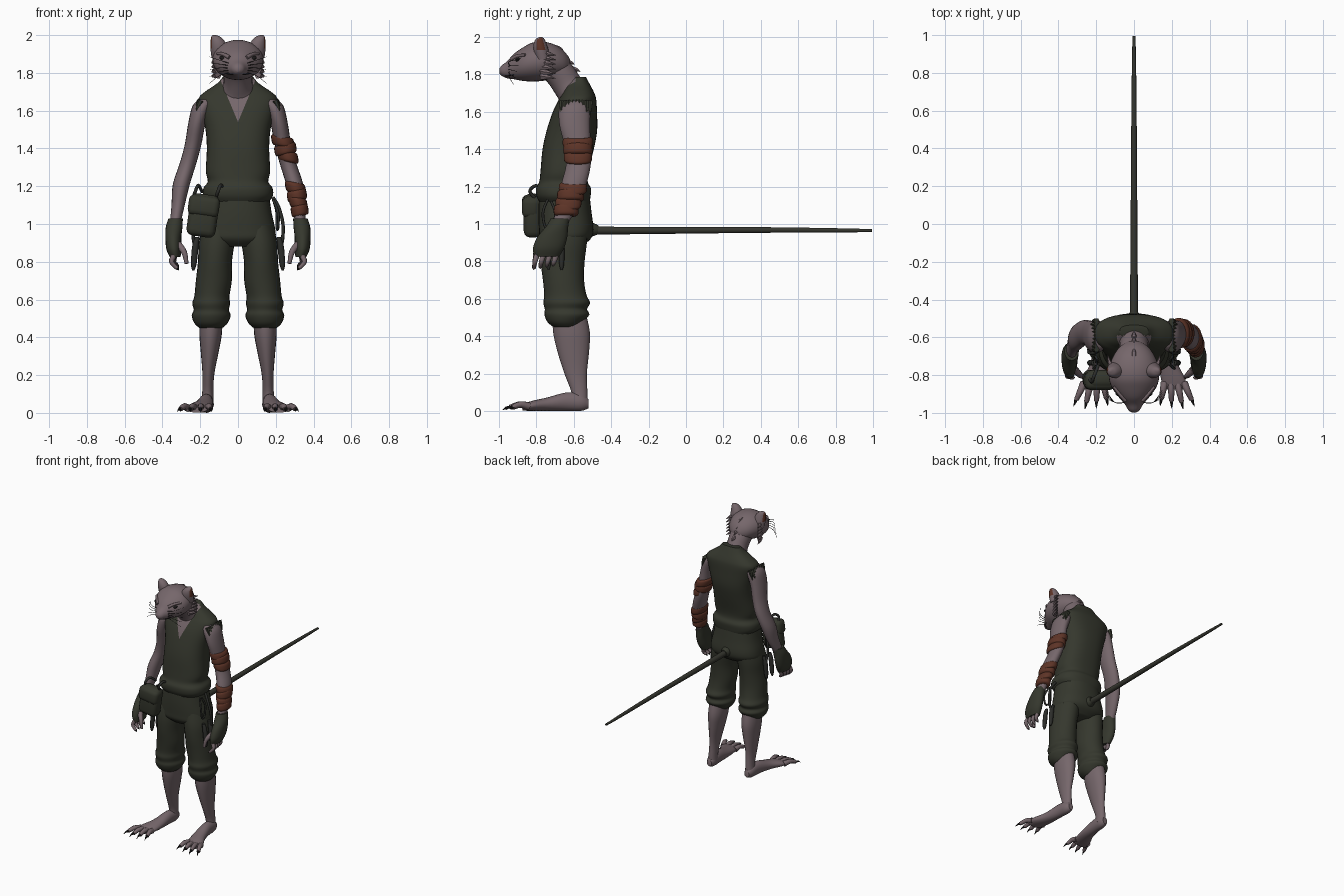
import bpy, bmesh, math, random
from mathutils import Vector, Matrix

random.seed(4)
old = bpy.data.objects.get("Cube")
if old:
    bpy.data.objects.remove(old, do_unlink=True)


def material(name, red, green, blue):
    mat = bpy.data.materials.new(name)
    mat.use_nodes = True
    mat.diffuse_color = (red, green, blue, 1)
    mat.node_tree.nodes["Principled BSDF"].inputs["Base Color"].default_value = (red, green, blue, 1)
    return mat


FUR = material("mauve fur", .18, .135, .147)
CLOTH = material("dark olive cloth", .036, .039, .027)
LEATHER = material("red brown leather", .11, .034, .02)
DARK = material("near black", .012, .011, .011)
TAIL = material("dark tail skin", .036, .037, .028)
STRAP = material("dark grey strap", .025, .026, .023)
X, Y, Z = Vector((1, 0, 0)), Vector((0, 1, 0)), Vector((0, 0, 1))


def finish(name, bm, mats):
    bmesh.ops.recalc_face_normals(bm, faces=bm.faces)
    mesh = bpy.data.meshes.new(name)
    bm.to_mesh(mesh)
    bm.free()
    for mat in mats:
        mesh.materials.append(mat)
    obj = bpy.data.objects.new(name, mesh)
    bpy.context.scene.collection.objects.link(obj)
    bpy.ops.object.select_all(action="DESELECT")
    obj.select_set(True)
    bpy.context.view_layer.objects.active = obj
    bpy.ops.object.shade_smooth_by_angle(angle=math.radians(50))
    return obj


def spline(rings, steps):
    """Pass a smooth curve through every ring value."""
    pts = [rings[0]] + list(rings) + [rings[-1]]
    out = []
    for p, q, r, s in zip(pts, pts[1:], pts[2:], pts[3:]):
        for k in range(steps):
            t = k / steps
            out.append([b + t * ((c - a) + t * (2 * a - 5 * b + 4 * c - d
                        + t * (3 * (b - c) + d - a))) / 2 for a, b, c, d in zip(p, q, r, s)])
    return out + [list(rings[-1])]


def loft(name, mats, rings, side=1, sides=20, steps=4, axis=None, square=1, paint=None):
    """Skin elliptical rings given as x, y, z, half width, half depth."""
    rows = spline(rings, steps)
    mids = [Vector((row[0] * side, row[1], row[2])) for row in rows]
    bm = bmesh.new()
    loops = []
    for i, row in enumerate(rows):
        along = axis or (mids[min(i + 1, len(mids) - 1)] - mids[max(i - 1, 0)]).normalized()
        across = (X - along * along.x).normalized()
        deep = along.cross(across)
        loop = []
        for k in range(sides):
            c, s = math.cos(math.tau * k / sides), math.sin(math.tau * k / sides)
            c, s = (math.copysign(abs(v) ** square, v) for v in (c, s))
            loop.append(bm.verts.new(mids[i] + across * c * max(row[3], .001) + deep * s * max(row[4], .001)))
        loops.append(loop)
    for low, high in zip(loops, loops[1:]):
        for k in range(sides):
            j = (k + 1) % sides
            bm.faces.new((low[k], low[j], high[j], high[k]))
    bm.faces.new(loops[0])
    bm.faces.new(loops[-1])
    bmesh.ops.recalc_face_normals(bm, faces=bm.faces)
    if paint:
        paint(bm)
    return finish(name, bm, mats)


def tube(name, mat, points, start, end=None, side=1, sides=8):
    end = start if end is None else end
    last = len(points) - 1
    rings = [(*p, start + (end - start) * i / last, start + (end - start) * i / last)
             for i, p in enumerate(points)]
    return loft(name, [mat], rings, side, sides, 4)


def blob(name, mat, place, size, turn=0, axis="Y"):
    bm = bmesh.new()
    bmesh.ops.create_uvsphere(bm, u_segments=16, v_segments=10, radius=1)
    bm.transform(Matrix.Translation(place) @ Matrix.Rotation(turn, 4, axis) @ Matrix.Diagonal((*size, 1)))
    return finish(name, bm, [mat])


def block(name, mat, place, size, turn, round_by):
    bm = bmesh.new()
    bmesh.ops.create_cube(bm, size=1)
    bm.transform(Matrix.Diagonal((*size, 1)))
    bmesh.ops.bevel(bm, geom=bm.edges[:], offset=round_by, segments=3, profile=.5, affect="EDGES")
    bm.transform(Matrix.Translation(place) @ Matrix.Rotation(turn, 4, "Y"))
    return finish(name, bm, [mat])


# Vest with a V neck cut into its front
def neckline(bm):
    slope, base = .42, 1.54
    for way in (1, -1):
        front = [f for f in bm.faces if f.calc_center_median().y < -.59 and f.calc_center_median().z > 1.5]
        geom = set(front) | {e for f in front for e in f.edges} | {v for f in front for v in f.verts}
        bmesh.ops.bisect_plane(bm, geom=list(geom), plane_co=(0, 0, base), plane_no=(way, 0, -slope))
    for f in bm.faces:
        c = f.calc_center_median()
        if c.y < -.59 and abs(c.x) < slope * (c.z - base):
            f.material_index = 1


loft("vest", [CLOTH, FUR], [
    (0, -.65, 1.12, .165, .135), (0, -.655, 1.15, .185, .145), (0, -.655, 1.19, .183, .147),
    (0, -.655, 1.225, .16, .13), (0, -.65, 1.28, .17, .128), (0, -.63, 1.4, .165, .137),
    (0, -.61, 1.5, .172, .135), (0, -.594, 1.6, .195, .118), (0, -.58, 1.665, .207, .1),
    (0, -.575, 1.7, .175, .085), (0, -.575, 1.745, .11, .062), (0, -.565, 1.785, .075, .03)],
    sides=40, axis=Z, square=.8, paint=neckline)

# Trousers: hips, then two legs with baggy gathered cuffs
loft("trouser_hips", [CLOTH], [
    (0, -.65, 1.15, .165, .135), (0, -.647, 1.06, .178, .142), (0, -.64, .97, .197, .146),
    (0, -.645, .92, .19, .135), (0, -.65, .88, .1, .09)], sides=32, axis=Z, square=.85)

for side, word in ((1, "left_"), (-1, "right_")):
    loft(word + "trouser_leg", [CLOTH], [
        (.1, -.645, 1, .085, .12), (.113, -.655, .9, .094, .125), (.122, -.66, .8, .09, .118),
        (.128, -.655, .7, .095, .11), (.138, -.645, .62, .093, .113), (.142, -.638, .58, .1, .125),
        (.141, -.642, .545, .093, .113), (.142, -.637, .515, .103, .12), (.143, -.645, .475, .088, .095),
        (.144, -.64, .45, .062, .07)], side, 24, axis=Z)
    # Shin and ankle
    loft(word + "shin", [FUR], [
        (.143, -.625, .52, .06, .09), (.145, -.612, .42, .06, .098), (.15, -.603, .32, .047, .085),
        (.157, -.59, .2, .031, .06), (.16, -.57, .1, .03, .043), (.163, -.572, .04, .035, .047)],
        side, axis=Z)
    # Long foot, spread toes and claws
    loft(word + "foot", [FUR], [
        (.163, -.522, .04, .02, .025), (.165, -.56, .047, .036, .046), (.17, -.64, .05, .04, .049),
        (.183, -.74, .037, .05, .036), (.207, -.82, .028, .064, .027), (.22, -.875, .02, .06, .018)],
        side, axis=Y)
    for i in range(4):
        spread = i - 1.5
        tip = Vector((.225 + spread * .053, -.945 + .012 * abs(spread - .2), .02))
        root = Vector((.213 + spread * .034, -.84, .025))
        tube(f"{word}toe_{i}", FUR, [root, root.lerp(tip, .5) + Z * .012, tip], .021, .013, side)
        claw_tip = tip + (tip - root).normalized() * .04 - Z * .012
        tube(f"{word}toe_claw_{i}", DARK, [tip - Y * -.008, tip.lerp(claw_tip, .5) + Z * .006, claw_tip],
             .011, .001, side, 6)
    # Bare arm
    loft(word + "arm", [FUR], [
        (.165, -.59, 1.66, .045, .06), (.19, -.595, 1.62, .053, .083), (.218, -.595, 1.53, .046, .082),
        (.238, -.58, 1.42, .044, .07), (.265, -.575, 1.32, .044, .066), (.3, -.6, 1.21, .045, .067),
        (.317, -.63, 1.1, .035, .055), (.333, -.675, 1.0, .028, .042)], side, axis=Z)
    # Ragged armhole points
    for k in range(9):
        y = -.665 + .019 * k
        tube(f"{word}sleeve_tatter_{k}", CLOTH,
             [(.198, y, 1.655), (.232 - 3 * (y + .59) ** 2, y, 1.61),
              (.243 - 4 * (y + .59) ** 2, y, 1.575 + random.uniform(-.015, .015))], .016, .002, side, 6)
    # Fingerless glove
    loft(word + "glove", [CLOTH], [
        (.33, -.672, 1.03, .038, .05), (.338, -.69, .985, .044, .06), (.342, -.715, .93, .042, .08),
        (.34, -.735, .87, .04, .083), (.333, -.745, .825, .029, .066)], side, axis=Z)
    for i in range(4):
        y = -.795 + .034 * i
        knuckle = Vector((.335, y, .84))
        bend = Vector((.352 - .004 * i, y - .012, .8))
        tip = Vector((.322, y - .018, .765 + .006 * i))
        tube(f"{word}finger_{i}", FUR, [knuckle, bend, tip], .016, .01, side)
        tube(f"{word}finger_claw_{i}", DARK, [tip, tip - X * .01 - Z * .01], .009, .001, side, 6)
    tube(word + "thumb", FUR, [(.315, -.77, .89), (.285, -.8, .85), (.272, -.81, .79)], .021, .01, side)

    # Ears with a brown outward face
    def ear_paint(bm):
        for f in bm.faces:
            if f.normal.x * side > .72 and f.calc_center_median().z > 1.93:
                f.material_index = 1
    loft(word + "ear", [FUR, LEATHER], [
        (.095, -.765, 1.88, .045, .04), (.1, -.775, 1.93, .046, .04), (.107, -.78, 1.965, .038, .034),
        (.117, -.78, 1.99, .025, .022), (.125, -.775, 2, .008, .006)], side, axis=Z, paint=ear_paint)
    # Face details
    blob(word + "eye", DARK, (.077 * side, -.898, 1.876), (.023, .014, .011), -.35 * side)
    tube(word + "brow", FUR, [(.045, -.935, 1.88), (.075, -.902, 1.898), (.108, -.86, 1.903)],
         .011, .008, side)
    blob(word + "nostril", DARK, (.015 * side, -.987, 1.822), (.007, .006, .006))
    tube(word + "mouth", DARK, [(.0, -.977, 1.793), (.035, -.957, 1.792), (.065, -.92, 1.797)],
         .004, .002, side, 6)
    for i in range(5):
        h = 1.8 + .013 * i
        tube(f"{word}whisker_{i}", DARK, [(.05, -.945, h), (.1, -.945, h + .008 * (i - 2)),
                                          (.15, -.92 + .01 * i, h + .022 * (i - 2.5))], .0022, .001, side, 4)
    # Cheek tufts
    for i in range(6):
        h = 1.79 + .025 * i
        tube(f"{word}cheek_tuft_{i}", FUR, [(.105, -.77, h), (.128, -.735, h - .005),
                                            (.138, -.695, h - .012)], .022, .001, side, 6)

# Head and neck
loft("head", [FUR], [
    (0, -.998, 1.818, .012, .012), (0, -.985, 1.82, .03, .028), (0, -.955, 1.825, .048, .046),
    (0, -.92, 1.842, .078, .068), (0, -.87, 1.855, .115, .09), (0, -.82, 1.866, .132, .104),
    (0, -.76, 1.87, .132, .104), (0, -.7, 1.87, .11, .088), (0, -.65, 1.86, .075, .062),
    (0, -.62, 1.85, .03, .03)], sides=32, axis=Y)
loft("neck", [FUR], [
    (0, -.74, 1.87, .085, .08), (0, -.68, 1.81, .08, .08), (0, -.635, 1.745, .077, .08),
    (0, -.6, 1.68, .1, .08), (0, -.6, 1.6, .11, .07)], sides=24)
for i in range(4):
    y, h = -.69 + .03 * i, 1.94 - .038 * i
    tube(f"nape_tuft_{i}", FUR, [(0, y - .03, h), (0, y + .01, h), (0, y + .035, h - .012)], .025, .001, sides=6)

# Straight tail
tube("tail", TAIL, [(0, -.56, .965), (0, -.2, .965), (0, .4, .968), (0, .8, .966), (0, .995, .965)],
     .023, .008, sides=14)
tube("tail_sleeve", CLOTH, [(0, -.55, .97), (0, -.5, .97), (0, -.47, .968)], .05, .025, sides=14)

# Leather bands on the left arm
for name, x, y, z, lean, wide, deep, count in (
        ("upper_band", .235, -.578, 1.435, .02, .061, .08, 3), ("lower_band", .302, -.605, 1.19, .011, .055, .074, 4)):
    for k in range(count):
        h = z - .04 * k
        cx, cy = x + lean * k / 1.5, y - .012 * k * (count - 3)
        w, d = wide - .003 * k, deep - .003 * k
        loft(f"{name}_{k}", [LEATHER], [
            (cx, cy, h + .03, w * .85, d * .85), (cx, cy, h + .018, w, d),
            (cx + .005, cy, h - .015, w, d), (cx + .005, cy, h - .027, w * .85, d * .85)],
            axis=Vector((.2 * (-1) ** k, 0, 1)).normalized())

# Belt pouch with flap and loops on the right hip
block("pouch", CLOTH, (-.185, -.82, 1.045), (.155, .095, .225), .14, .035)
block("pouch_flap", CLOTH, (-.181, -.83, 1.095), (.165, .095, .11), .14, .03)
for i, x in enumerate((-.24, -.12)):
    tube(f"pouch_loop_{i}", STRAP, [(x, -.8, 1.13), (x + .015, -.835, 1.175), (x + .03, -.8, 1.205),
                                    (x + .05, -.75, 1.17)], .009)

# Hip straps, rings and hanging blades
for side, word in ((1, "left_"), (-1, "right_")):
    tube(word + "hip_strap", STRAP, [(.185, -.67, 1.14), (.215, -.685, 1.09), (.238, -.68, 1),
                                     (.236, -.67, .92), (.225, -.66, .87)], .009, side=side)
    tube(word + "hip_cord", STRAP, [(.185, -.74, 1.13), (.212, -.765, 1.06), (.212, -.75, .98),
                                    (.205, -.71, .98), (.205, -.7, 1.06), (.19, -.72, 1.12)], .007, side=side)
    for i, y in enumerate((-.735, -.665)):
        loft(f"{word}sheath_{i}", [STRAP], [
            (.215, y, .93, .012, .012), (.226, y, .88, .017, .016),
            (.234, y, .79, .015, .014), (.237, y, .755, .006, .006)], side, 10, axis=Z)
